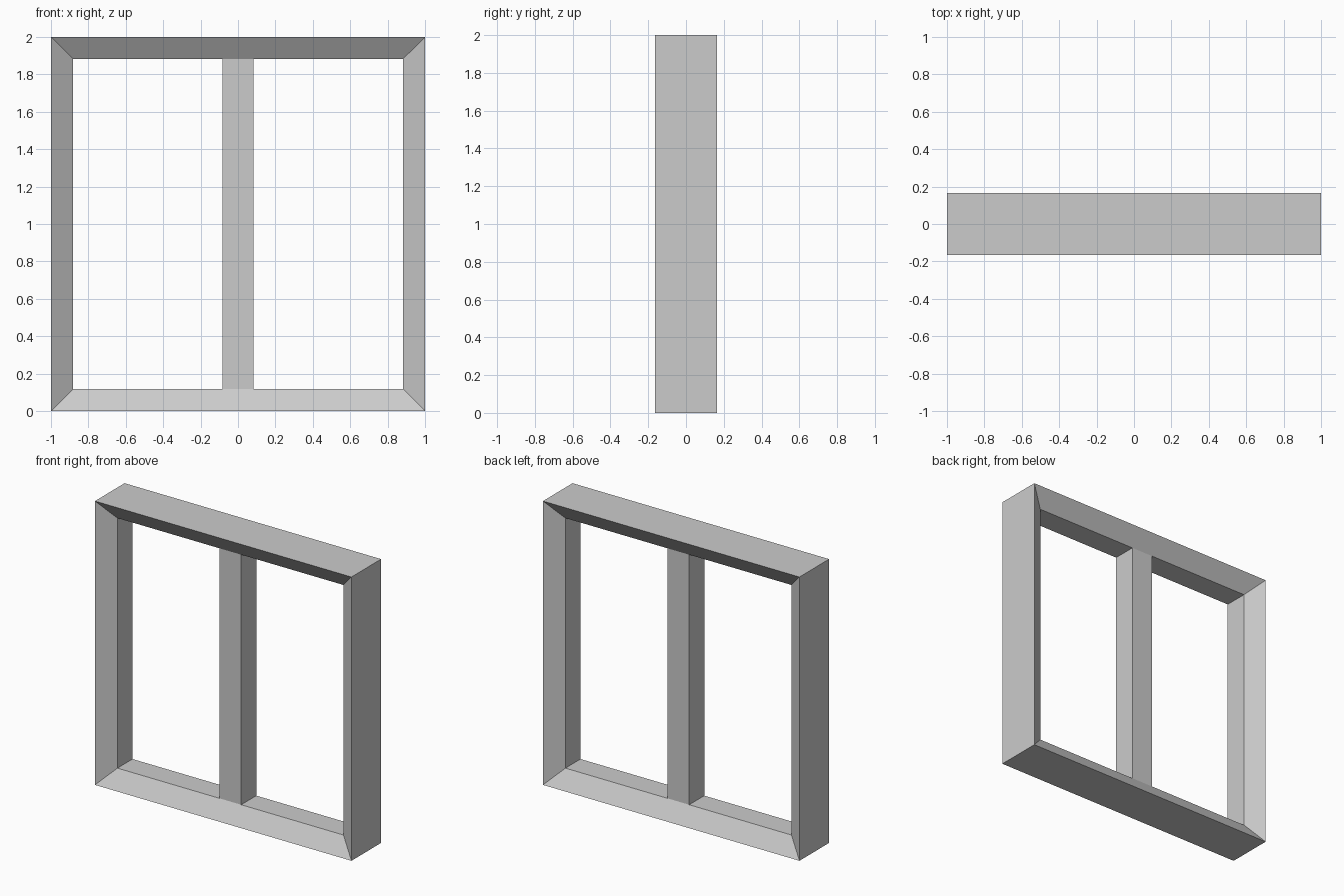
import bpy, bmesh

if "Cube" in bpy.data.objects:
    bpy.data.objects.remove(bpy.data.objects["Cube"])

DEPTH = 0.165     # half depth at the outer edge
INNER = 0.084     # half depth at the inner edge, also half width of the post
OPEN = 0.881      # half size of the opening
MID = 1.0         # height of the frame centre


def add_object(name, bm):
    bmesh.ops.recalc_face_normals(bm, faces=bm.faces)
    mesh = bpy.data.meshes.new(name)
    bm.to_mesh(mesh)
    bm.free()
    obj = bpy.data.objects.new(name, mesh)
    bpy.context.collection.objects.link(obj)
    return obj


# Mitred square frame: a four-point profile (half size, y) swept round four corners
profile = [(1.0, -DEPTH), (OPEN, -INNER), (OPEN, INNER), (1.0, DEPTH)]
corners = [(-1, -1), (1, -1), (1, 1), (-1, 1)]
bm = bmesh.new()
rings = [[bm.verts.new((sx * r, y, MID + sz * r)) for r, y in profile]
         for sx, sz in corners]
for i in range(4):
    a, b = rings[i], rings[(i + 1) % 4]
    for j in range(4):
        k = (j + 1) % 4
        bm.faces.new((a[j], b[j], b[k], a[k]))
add_object("window_frame", bm)

# Square centre post between the sill and the head
bm = bmesh.new()
bmesh.ops.create_cube(bm, size=1.0)
bmesh.ops.scale(bm, vec=(2 * INNER, 2 * INNER, 2 * OPEN), verts=bm.verts)
bmesh.ops.translate(bm, vec=(0, 0, MID), verts=bm.verts)
add_object("centre_post", bm)
